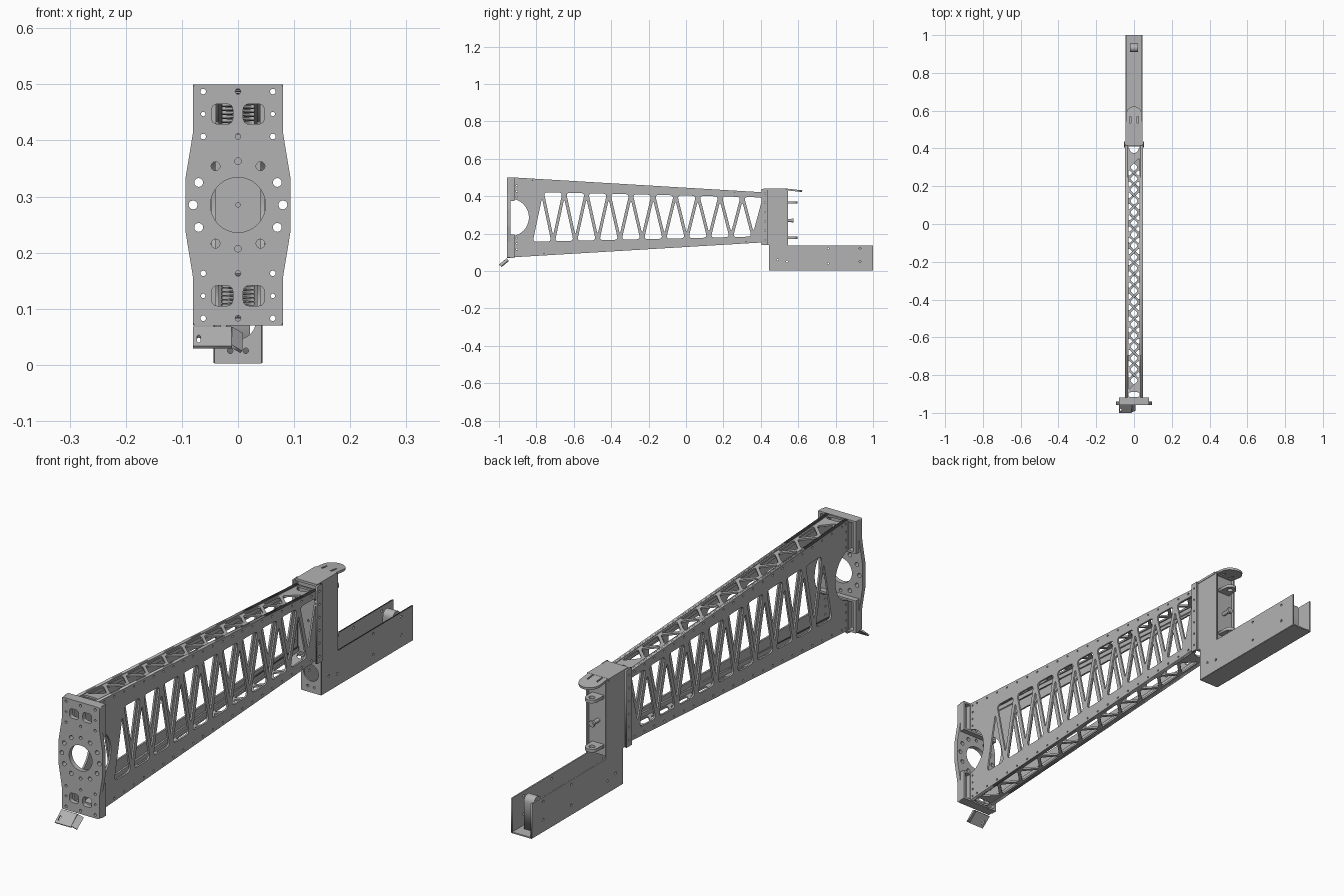
import bpy, bmesh, math
from mathutils import Matrix, Vector

cube = bpy.data.objects.get("Cube")
if cube:
    bpy.data.objects.remove(cube)

GREY = (0.45, 0.45, 0.45, 1)
mat = bpy.data.materials.new("metal grey")
mat.use_nodes = True
mat.diffuse_color = GREY
mat.node_tree.nodes["Principled BSDF"].inputs["Base Color"].default_value = GREY


def add(name, mesh, matrix=None):
    mesh.name = name
    mesh.materials.clear()
    mesh.materials.append(mat)
    ob = bpy.data.objects.new(name, mesh)
    bpy.context.collection.objects.link(ob)
    if matrix:
        ob.matrix_world = matrix
    return ob


def frame(origin, u, v):
    """Placement whose local X runs along u and local Y along v."""
    u, v = Vector(u).normalized(), Vector(v).normalized()
    m = Matrix((u, v, u.cross(v))).transposed().to_4x4()
    m.translation = origin
    return m


def plate(name, outline, holes, thick, matrix):
    """Flat sheet with cut-outs, extruded from closed 2D loops."""
    cu = bpy.data.curves.new(name, "CURVE")
    cu.dimensions, cu.fill_mode, cu.extrude = "2D", "BOTH", thick / 2
    for loop in [outline] + holes:
        sp = cu.splines.new("POLY")
        sp.points.add(len(loop) - 1)
        for p, (a, b) in zip(sp.points, loop):
            p.co = (a, b, 0, 1)
        sp.use_cyclic_u = True
    tmp = bpy.data.objects.new(name + "_tmp", cu)
    mesh = bpy.data.meshes.new_from_object(tmp)
    bpy.data.objects.remove(tmp)
    bpy.data.curves.remove(cu)
    return add(name, mesh, matrix)


def box(name, lo, hi):
    bm = bmesh.new()
    size = [h - l for l, h in zip(lo, hi)]
    mid = [(h + l) / 2 for l, h in zip(lo, hi)]
    bmesh.ops.create_cube(bm, size=1, matrix=Matrix.Translation(mid) @ Matrix.Diagonal(size + [1]))
    mesh = bpy.data.meshes.new(name)
    bm.to_mesh(mesh)
    bm.free()
    return add(name, mesh)


def arc(cx, cy, r, a0=0, a1=360, n=12):
    full = abs(a1 - a0) == 360
    steps = n if full else n + 1
    angles = [math.radians(a0 + (a1 - a0) * i / n) for i in range(steps)]
    return [(cx + r * math.cos(a), cy + r * math.sin(a)) for a in angles]


def rect(a0, b0, a1, b1):
    return [(a0, b0), (a1, b0), (a1, b1), (a0, b1)]


def rounded(pts, d, n=4):
    """Round each corner with a quadratic curve starting d away from it."""
    out = []
    for i, p in enumerate(pts):
        p, a, b = Vector(p), Vector(pts[i - 1]), Vector(pts[(i + 1) % len(pts)])
        s = p + (a - p).normalized() * min(d, (a - p).length * .45)
        e = p + (b - p).normalized() * min(d, (b - p).length * .45)
        for k in range(n + 1):
            t = k / n
            out.append(tuple(s * (1 - t) ** 2 + p * 2 * t * (1 - t) + e * t * t))
    return out


def zigzag(start, pitch, count, low, high, strut, d, flip=False):
    """Alternating triangular cut-outs between two edge functions."""
    half = pitch / 2 - strut / 2
    holes = []
    for i in range(count):
        u = start + i * pitch / 2
        base, far = (low, high) if (i % 2 == 0) != flip else (high, low)
        tip = base(u) + (far(u) - base(u)) * .88
        holes.append(rounded([(u - half, base(u - half)), (u + half, base(u + half)), (u, tip)], d))
    return holes


# Truss edges: both chords converge toward the back
Y0, Y1 = -.925, .42
SLOPE = .08 / (Y1 - Y0)


def top_z(y):
    return .5 - SLOPE * (y - Y0)


def bottom_z(y):
    return .073 + SLOPE * (y - Y0)


# Truss side plates, with a half-round notch at the front
MID = .286
outline = [(Y1, bottom_z(Y1)), (Y1, top_z(Y1)), (Y0, top_z(Y0))]
outline += arc(Y0 - .015, MID, .1, 81, -81, 20) + [(Y0, bottom_z(Y0))]
side_holes = zigzag(-.77, .119, 20, lambda y: .156 + .024 * (y + .8), lambda y: .422 - .024 * (y + .8), .02, .02)
for i in range(22):
    y = -.88 + i * .06
    side_holes += [arc(y, top_z(y) - .012, .004, n=8), arc(y, bottom_z(y) + .012, .004, n=8)]
for k in (.11, .14, .17, .2):
    side_holes += [arc(-.905, MID + s * k, .004, n=8) for s in (1, -1)]
for k in (.03, .08):
    side_holes += [arc(.408, MID + s * k, .004, n=8) for s in (1, -1)]
for name, x in (("left", .044), ("right", -.044)):
    plate(f"truss_{name}_side", outline, side_holes, .007, frame((x, 0, 0), (0, 1, 0), (0, 0, 1)))

# Truss top and bottom chords: laced sheets with folded lips
for name, edge, sign in (("top", top_z, -1), ("bottom", bottom_z, 1)):
    lace = zigzag(-.83, .119, 20, lambda u: -.029, lambda u: .029, .02, .012, flip=sign > 0)
    lace = [[(b, a) for a, b in h] for h in lace]
    lace.append(rounded(rect(-.03, -.918, .03, -.892), .012))
    lace.append([(-.028, .4)] + arc(0, .4, .024, 180, 360, 10) + [(.028, .4), (.028, .412), (-.028, .412)])
    m = frame((0, 0, edge(0) + sign * .006), (1, 0, 0), (0, 1, sign * SLOPE))
    plate(f"truss_{name}_chord", rect(-.0405, Y0, .0405, Y1), lace, .007, m)
    for x in (-.037, .037):
        lip = [(Y0, edge(Y0)), (Y1, edge(Y1)), (Y1, edge(Y1) + sign * .026), (Y0, edge(Y0) + sign * .026)]
        plate(f"truss_{name}_lip", lip, [], .006, frame((x, 0, 0), (0, 1, 0), (0, 0, 1)))

# Front mounting plate: mirrored bolt pattern around a large bore
half = [(.08, .215), (.08, .13), (.094, .045)]
quad = half + [(a, -b) for a, b in reversed(half)]
face = rounded(quad + [(-a, -b) for a, b in quad], .006)
holes = [arc(0, 0, .049, n=32), arc(.08, 0, .008), arc(-.08, 0, .008)]
for s in (1, -1):
    holes += [arc(0, s * b, r) for b, r in ((.078, .006), (.122, .005), (.202, .005))]
    for t in (1, -1):
        spots = ((.07, .04, .008), (.04, .069, .008), (.062, .122, .005), (.062, .162, .004), (.062, .202, .005))
        holes += [arc(t * a, s * b, r) for a, b, r in spots]
        cx, cy = t * .028, s * .162
        holes.append(rounded(rect(cx - .019, cy - .018, cx + .019, cy + .018), .012))
plate("front_plate", face, holes, .018, frame((0, -.948, .285), (1, 0, 0), (0, 0, 1)))

# Stiffening frames behind the plate, above and below the bore
for name, s in (("upper", 1), ("lower", -1)):
    zs = sorted((.285 + s * .09, .285 + s * .215))
    for x in (-.0755, .0755, -.044, .044):
        box(f"{name}_plate_rib", (x - .0045, -.94, zs[0]), (x + .0045, -.918, zs[1]))
    for z in (.285 + s * .211, .285 + s * .094):
        box(f"{name}_plate_shelf", (-.078, -.94, z - .004), (.078, -.918, z + .004))

# Tilted tab under the front plate, with a folded side flap
tab_frame = frame((0, -.957, .066), (1, 0, 0), (0, -.043, -.036))
slot = rounded(rect(-.073, .024, -.067, .044), .004)
plate("lower_tab", rect(-.08, 0, -.012, .054), [slot], .006, tab_frame)
flap_frame = frame((-.012, -.957, .066), (.02, .008, -.012), (0, -.043, -.036))
plate("lower_tab_flap", rect(0, 0, .024, .05), [], .006, flap_frame)

# L-shaped cheeks forming the column and the tray walls
cheek = [(.445, .003), (1, .003), (1, .137), (.545, .137), (.545, .435), (.43, .435), (.43, .14), (.445, .14)]
cheek_holes = [arc(y, z, .005, n=10) for y, z in ((.54, .05), (.76, .04), (.76, .12), (.93, .05), (.93, .12), (.49, .06))]
for x in (-.0415, .0415):
    plate("column_cheek", cheek, cheek_holes, .005, frame((x, 0, 0), (0, 1, 0), (0, 0, 1)))
box("tray_floor", (-.042, .445, .002), (.042, 1, .007))
plate("tray_front_wall", rect(-.042, .003, .042, .14),
      [arc(0, .078, .032, n=24)] + [arc(x, .025, .005) for x in (-.014, .014)],
      .006, frame((0, .447, 0), (1, 0, 0), (0, 0, 1)))

# Column panels and the bolted flange that clasps the truss
plate("column_front_panel", rect(-.044, .14, .044, .436), [arc(0, .285, .004)], .006,
      frame((0, .43, 0), (1, 0, 0), (0, 0, 1)))
box("column_back_panel", (-.04, .528, .14), (.04, .534, .43))
flange_holes = [arc(.421, .165 + i * .05, .004, n=8) for i in range(6)]
for x in (-.05, .05):
    plate("column_flange", rect(.405, .14, .437, .438), flange_holes, .006, frame((x, 0, 0), (0, 1, 0), (0, 0, 1)))

# Hood: flat cap with a drooping rounded nose
box("column_cap", (-.046, .415, .432), (.046, .535, .441))
nose = [(.042, 0)] + arc(0, .05, .042, 0, 180, 18) + [(-.042, 0)]
nose_slots = [rect(x - .003, .005, x + .003, .04) for x in (-.02, .02)]
plate("cap_nose", nose, nose_slots, .009, frame((0, .53, .4365), (1, 0, 0), (0, 1, -.11)))

# Hinge lugs and centre pin on the back of the column
for name, z in (("upper", .366), ("lower", .177)):
    lug = [(.026, .53)] + arc(0, .572, .024, 0, 180, 12) + [(-.026, .53)]
    plate(f"{name}_hinge_lug", lug, [arc(0, .572, .011)], .012, frame((0, 0, z), (1, 0, 0), (0, 1, 0)))
plate("latch_pin", arc(0, 0, .008), [], .045, frame((0, .553, .27), (1, 0, 0), (0, 0, 1)))
plate("latch_head", arc(0, 0, .013, n=6), [], .01, frame((0, .57, .27), (1, 0, 0), (0, 0, 1)))

# Stop block near the open end of the tray, with a rounded top
block = [(.91, .007), (.955, .007)] + arc(.9325, .112, .0225, 0, 180, 10)
plate("tray_stop_block", block, [arc(.9325, .112, .008)], .042, frame((0, 0, 0), (0, 1, 0), (0, 0, 1)))
